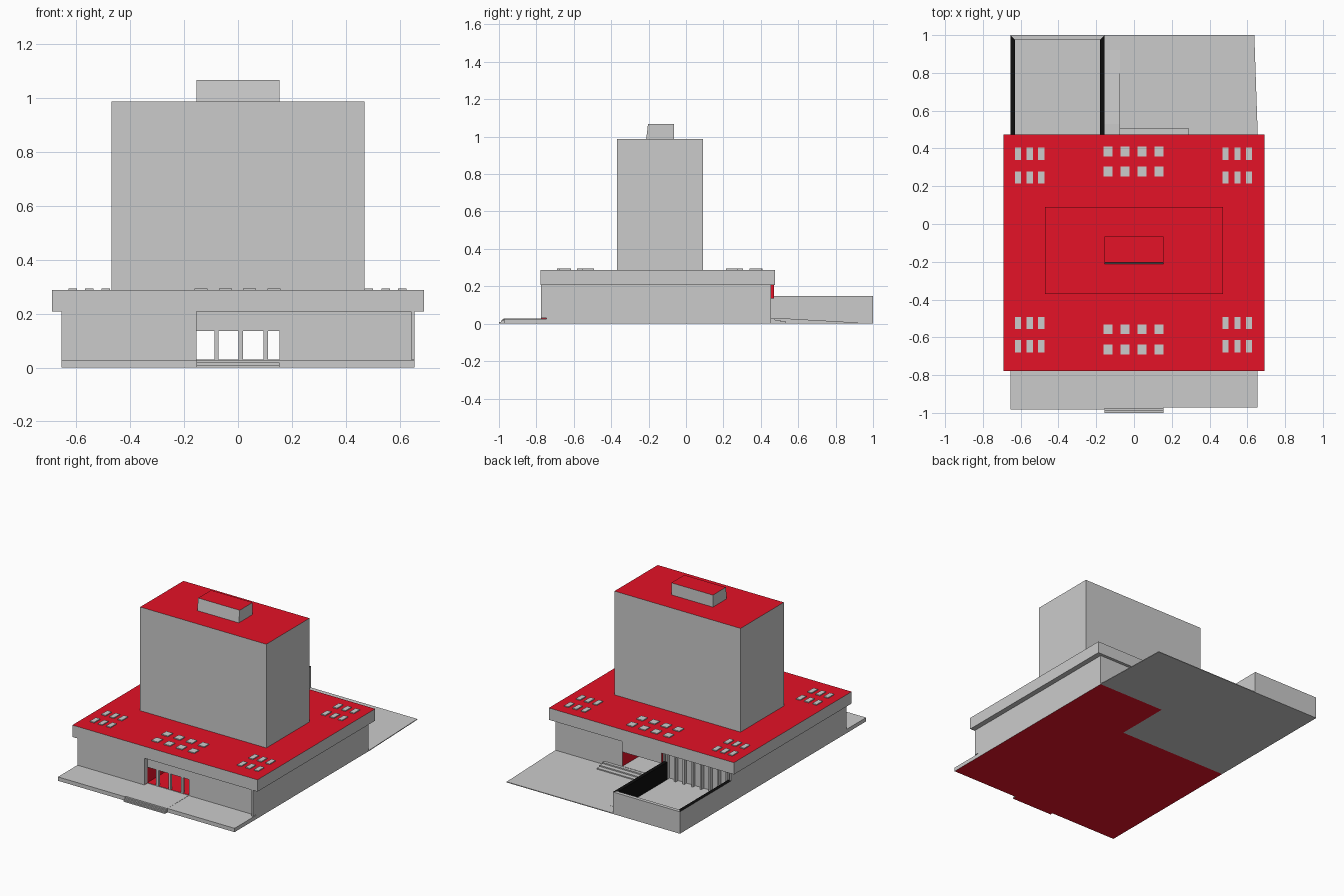
import bpy, bmesh
from mathutils import Vector

if "Cube" in bpy.data.objects:
    bpy.data.objects.remove(bpy.data.objects["Cube"])


def material(name, color):
    m = bpy.data.materials.new(name)
    m.diffuse_color = (*color, 1)
    m.use_nodes = True
    m.node_tree.nodes["Principled BSDF"].inputs["Base Color"].default_value = m.diffuse_color
    return m


GREY = material("concrete grey", (0.6, 0.6, 0.6))
RED = material("roof red", (0.78, 0.006, 0.02))
BLACK = material("parapet black", (0.004, 0.004, 0.004))
DIRS = {"+x": (1, 0, 0), "-x": (-1, 0, 0), "+y": (0, 1, 0), "-y": (0, -1, 0),
        "+z": (0, 0, 1), "-z": (0, 0, -1)}


def finish(name, bm, mat=GREY, paint=None):
    """Turn a bmesh into an object; paint maps a direction to a material."""
    bmesh.ops.recalc_face_normals(bm, faces=bm.faces)
    me = bpy.data.meshes.new(name)
    paint = paint or {}
    me.materials.append(mat)
    for i, (d, m) in enumerate(paint.items(), 1):
        me.materials.append(m)
        for f in bm.faces:
            if f.normal.dot(Vector(DIRS[d])) > 0.8:
                f.material_index = i
    bm.to_mesh(me)
    bm.free()
    ob = bpy.data.objects.new(name, me)
    bpy.context.collection.objects.link(ob)
    return ob


def prism(name, points, axis, lo, hi, mat=GREY, paint=None):
    """Extrude a 2D outline along an axis (x: yz outline, z: xy outline)."""
    bm = bmesh.new()
    put = (lambda p, t: (t, p[0], p[1])) if axis == "x" else (lambda p, t: (p[0], p[1], t))
    a = [bm.verts.new(put(p, lo)) for p in points]
    b = [bm.verts.new(put(p, hi)) for p in points]
    n = len(points)
    bm.faces.new(a)
    bm.faces.new(b)
    for i in range(n):
        bm.faces.new((a[i], a[(i + 1) % n], b[(i + 1) % n], b[i]))
    return finish(name, bm, mat, paint)


def box(name, x, y, z, mat=GREY, paint=None):
    outline = [(x[0], y[0]), (x[1], y[0]), (x[1], y[1]), (x[0], y[1])]
    return prism(name, outline, "z", z[0], z[1], mat, paint)


P = 0.155   # half width of the passage
W = 0.655   # half width of the podium
UNDER = {"-z": RED}

# Podium walls on both sides of the through passage
box("left_wing", (-W, -P), (-0.775, 0.08), (0, 0.21), paint={"-z": RED, "+x": RED})
box("left_wing_back", (-W, -P), (0.08, 0.43), (0, 0.21), paint={"+x": RED})
box("left_wing_front_jamb", (-P - 0.003, -P + 0.001), (-0.776, -0.745), (0.03, 0.21))
box("right_wing", (P, W), (-0.745, 0.455), (0, 0.21), paint={"-z": RED, "-x": RED})
box("right_front_pier", (W - 0.012, W), (-0.775, -0.745), (0.03, 0.21))
box("left_back_pier", (-W, -W + 0.012), (0.43, 0.455), (0, 0.21))

# Passage floor and lintel
box("passage_floor", (-P, P), (-0.745, 0.08), (0, 0.03), paint={"-z": RED, "+z": RED})
box("passage_floor_back", (-P, P), (0.08, 0.455), (0, 0.03))
box("passage_lintel", (-P, P), (-0.745, 0.455), (0.135, 0.21), paint=UNDER)
box("back_door_hood", (-0.148, 0.148), (0.455, 0.47), (0.135, 0.21),
    paint={"+x": RED, "-x": RED})
for x in (-0.08, 0.01, 0.103):
    box("entrance_column", (x - 0.008, x + 0.008), (-0.745, -0.729), (0.03, 0.135))

# Fins of the rear window wall
for i in range(8):
    x = -0.62 + i * 0.064
    box("rear_fin", (x - 0.006, x + 0.006), (0.43, 0.455), (0.03, 0.21))

# Roof slab, tower and plant room, all with red tops
box("podium_roof", (-0.69, 0.69), (-0.778, 0.475), (0.208, 0.288), paint={"+z": RED})
box("tower", (-0.47, 0.47), (-0.37, 0.09), (0.288, 0.987), paint={"+z": RED})
prism("plant_room", [(-0.213, 0.987), (-0.065, 0.987), (-0.065, 1.068), (-0.203, 1.068)],
      "x", -0.155, 0.155, paint={"+z": RED})

# Skylights: four corner groups and two centre groups
for y in (0.372, 0.247, -0.525, -0.647):
    for x in (-0.613, -0.552, -0.491, 0.485, 0.548, 0.61):
        box("corner_skylight", (x - 0.016, x + 0.016), (y - 0.032, y + 0.032), (0.288, 0.294))
for y in (0.384, 0.278, -0.557, -0.664):
    for x in (-0.138, -0.047, 0.043, 0.133):
        box("centre_skylight", (x - 0.024, x + 0.024), (y - 0.026, y + 0.026), (0.288, 0.294))

# Front terrace and steps
box("front_terrace_left", (-W, -P), (-0.982, -0.775), (0, 0.026), paint=UNDER)
box("front_terrace_right", (P, W), (-0.972, -0.745), (0, 0.026), paint=UNDER)
for i in range(3):
    box("front_step", (-P, P), (-1 + i * 0.012, -0.745), (i * 0.009, (i + 1) * 0.009),
        paint=UNDER)

# Rear forecourt, ramp and steps
prism("rear_forecourt", [(-P, 0.43), (W, 0.43), (W, 0.475), (0.637, 1), (-P, 1)],
      "z", 0, 0.005)
prism("rear_ramp", [(0.455, 0), (0.92, 0), (0.92, 0.006), (0.53, 0.028), (0.455, 0.028)],
      "x", -P, -0.075)
for i in range(3):
    box("rear_step", (-0.075, 0.29), (0.455, 0.475 + i * 0.03), (0.0, 0.028 - i * 0.008))

# Sunken rear court: floor and mitred parapet with black side walls
T = 0.024
X0, X1, Y0, Y1, H = -W, -P, 0.455, 1.0, 0.148
box("court_floor", (X0, X1), (0.43, Y1), (0, 0.03))
prism("court_wall_outer", [(X0, Y0), (X0 + T, Y0), (X0 + T, Y1 - T), (X0, Y1)],
      "z", 0, H, paint={"+z": BLACK, "+x": BLACK})
prism("court_wall_inner", [(X1, Y0), (X1, Y1), (X1 - T, Y1 - T), (X1 - T, Y0)],
      "z", 0, H, paint={"+z": BLACK, "-x": BLACK})
prism("court_wall_back", [(X0, Y1), (X0 + T, Y1 - T), (X1 - T, Y1 - T), (X1, Y1)],
      "z", 0, H)
